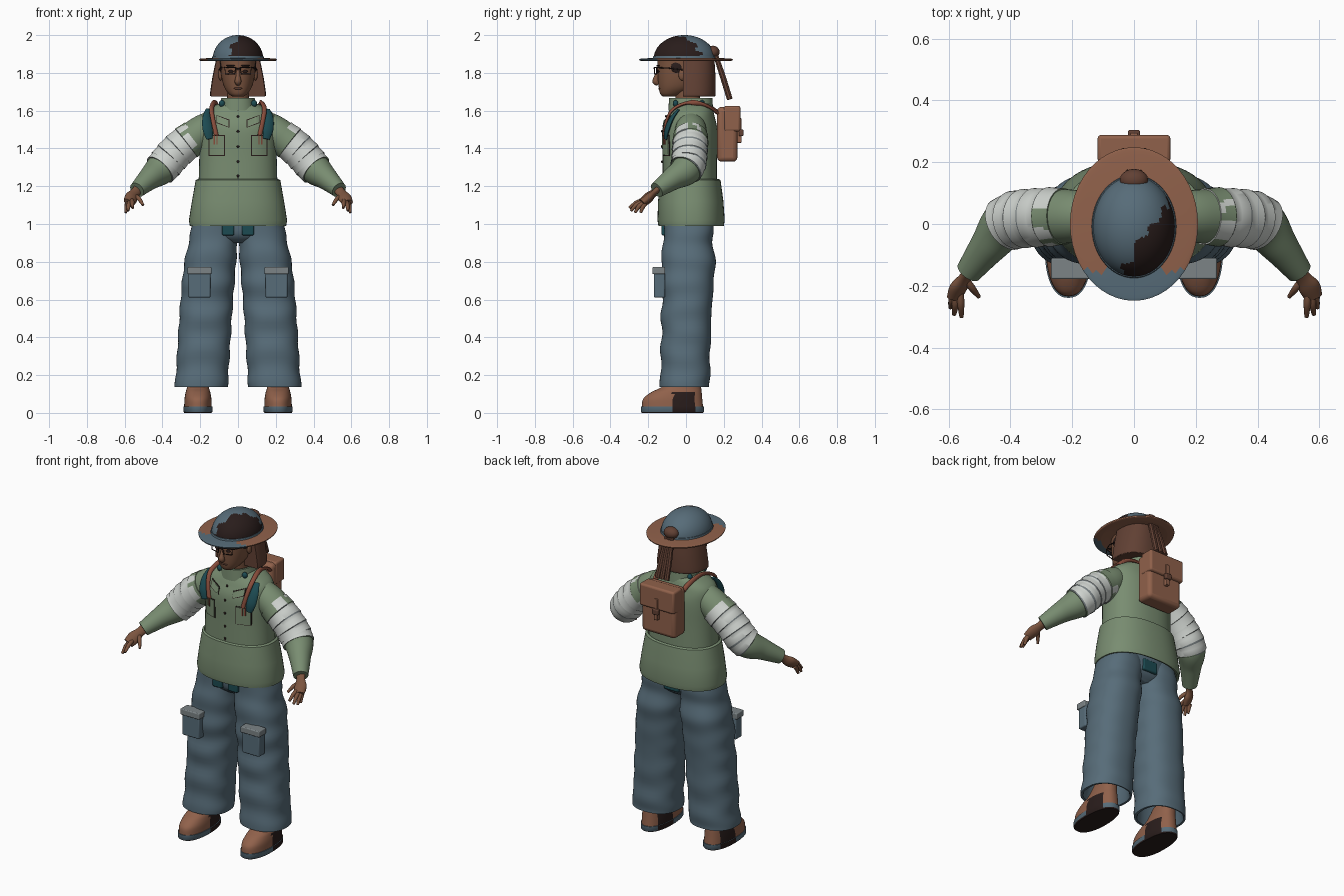
import bpy, bmesh, math
from mathutils import Vector

if "Cube" in bpy.data.objects:
    bpy.data.objects.remove(bpy.data.objects["Cube"])

MATS = {}
for mat_name, rgb in {
    "jacket_green": (.19, .265, .165), "denim_blue": (.095, .15, .19),
    "leather_brown": (.28, .12, .07), "skin_brown": (.20, .09, .05),
    "hair_brown": (.12, .052, .034), "dark_brown": (.022, .012, .011),
    "bandage_white": (.62, .65, .62), "teal": (.012, .07, .085),
    "flap_grey": (.2, .23, .24), "strap_red": (.25, .075, .045),
}.items():
    m = bpy.data.materials.new(mat_name)
    m.use_nodes = True
    m.diffuse_color = (*rgb, 1)
    m.node_tree.nodes["Principled BSDF"].inputs["Base Color"].default_value = (*rgb, 1)
    MATS[mat_name] = m
PARTS = []


def finish(name, bm, mat, extra=(), bevel=0):
    """Turn a bmesh into a named object with its materials."""
    bmesh.ops.recalc_face_normals(bm, faces=bm.faces)
    me = bpy.data.meshes.new(name)
    bm.to_mesh(me)
    bm.free()
    for key in (mat, *extra):
        me.materials.append(MATS[key])
    ob = bpy.data.objects.new(name, me)
    bpy.context.collection.objects.link(ob)
    if bevel:
        mod = ob.modifiers.new("Bevel", "BEVEL")
        mod.width, mod.segments = bevel, 3
    PARTS.append(ob)
    return ob


def dense(rows, k=6):
    """Smooth interpolation through the rows."""
    out = []
    for i in range(len(rows) - 1):
        a, b, c, d = rows[max(i - 1, 0)], rows[i], rows[i + 1], rows[min(i + 2, len(rows) - 1)]
        for j in range(k):
            t = j / k
            out.append(tuple(q + .5 * t * (r - p + t * (2*p - 5*q + 4*r - s + t * (3*(q - r) + s - p)))
                             for p, q, r, s in zip(a, b, c, d)))
    return out + [rows[-1]]


def skin(name, rings, mat, extra=(), rule=None):
    """Bridge rings of points; rule(centre, ring) picks a material slot."""
    bm = bmesh.new()
    loops = [[bm.verts.new(p) for p in ring] for ring in rings]
    n = len(loops[0])
    for i, (lo, hi) in enumerate(zip(loops, loops[1:])):
        for j in range(n):
            f = bm.faces.new((lo[j], lo[(j + 1) % n], hi[(j + 1) % n], hi[j]))
            f.material_index = rule(f.calc_center_median(), i) if rule else 0
    for loop in (loops[0], loops[-1]):
        f = bm.faces.new(loop)
        f.material_index = rule(f.calc_center_median(), 0) if rule else 0
    return finish(name, bm, mat, extra)


def oval(z, cx, cy, rx, ry, n=2.3, seg=48):
    pts = []
    for j in range(seg):
        c, s = math.cos(j * math.tau / seg), math.sin(j * math.tau / seg)
        pts.append(Vector((cx + rx * math.copysign(abs(c) ** (2 / n), c),
                           cy + ry * math.copysign(abs(s) ** (2 / n), s), z)))
    return pts


def loft(name, rows, mat, n=2.3, **kw):
    return skin(name, [oval(*r, n=n) for r in rows], mat, **kw)


def tube(name, rows, mat, flat=1, seg=20, **kw):
    """Tube along rows of x, y, z, radius; flat thins it."""
    rings = []
    pts = [Vector(r[:3]) for r in rows]
    for i, (p, row) in enumerate(zip(pts, rows)):
        t = (pts[min(i + 1, len(pts) - 1)] - pts[max(i - 1, 0)]).normalized()
        side = t.cross(Vector((.3, -1, .1))).normalized()
        up = side.cross(t)
        rings.append([p + row[3] * (side * math.cos(a) + up * flat * math.sin(a))
                      for a in (j * math.tau / seg for j in range(seg))])
    return skin(name, rings, mat, **kw)


def box(name, lo, hi, mat, bevel=.008):
    bm = bmesh.new()
    bmesh.ops.create_cube(bm, size=1)
    for v in bm.verts:
        v.co = Vector([a + (b - a) * (c + .5) for a, b, c in zip(lo, hi, v.co)])
    return finish(name, bm, mat, bevel=bevel)


def ball(name, centre, radii, mat):
    bm = bmesh.new()
    bmesh.ops.create_uvsphere(bm, u_segments=20, v_segments=12, radius=1)
    for v in bm.verts:
        v.co = Vector([c + r * p for c, r, p in zip(centre, radii, v.co)])
    return finish(name, bm, mat)


# Jacket body, collar and flared hem
TORSO = dense([(1.18, 0, .02, .21, .145), (1.35, 0, .02, .205, .145), (1.5, 0, .02, .205, .145),
               (1.575, 0, .025, .195, .125), (1.62, 0, .03, .14, .11), (1.638, 0, .03, .095, .105)])
loft("jacket_body", TORSO, "jacket_green")
loft("collar", [(1.6, 0, .025, .1, .118), (1.668, 0, .025, .088, .115), (1.668, 0, .025, .076, .1),
                (1.63, 0, .025, .07, .09)], "jacket_green")
loft("jacket_hem", [(1.2, 0, .022, .205, .14), (1.238, 0, .022, .212, .15), (1.232, 0, .023, .224, .16),
                    (1.12, 0, .025, .244, .173), (1.02, 0, .027, .26, .178), (.99, 0, .027, .255, .173),
                    (.995, 0, .027, .24, .16), (1.08, 0, .025, .22, .15)], "jacket_green")


def torso_y(x, z):
    row = min(TORSO, key=lambda r: abs(r[0] - z))
    return row[2] - row[4] * max(0, 1 - abs(x / row[3]) ** 2.3) ** (1 / 2.3)


def patch(name, x0, x1, z0, z1, mat, lift=.004, slant=0):
    """Thin plate wrapped on the jacket front."""
    rings = []
    for i in range(7):
        x = x0 + (x1 - x0) * i / 6
        dz = slant * (i / 6 - .5)
        ys = torso_y(x, z0 + dz), torso_y(x, z1 + dz)
        rings.append([Vector((x, ys[0] + .003, z0 + dz)), Vector((x, ys[0] - lift, z0 + dz)),
                      Vector((x, ys[1] - lift, z1 + dz)), Vector((x, ys[1] + .003, z1 + dz))])
    return skin(name, rings, mat)


for z in (1.57, 1.49, 1.41, 1.33, 1.255):
    ball("jacket_button", (0, torso_y(0, z) - .002, z), (.007, .005, .007), "dark_brown")
patch("jacket_seam", -.002, .002, 1.24, 1.6, "dark_brown", .001)

# Trousers: hips
loft("trouser_hips", dense([(.9, 0, .01, .1, .08), (.95, 0, .01, .2, .125), (1.08, 0, .012, .21, .13)]),
     "denim_blue")
box("back_underlayer", (-.05, .12, .94), (.05, .146, 1.01), "teal")

ARM = dense([(.13, .025, 1.535, .07), (.2, .025, 1.485, .086), (.32, .02, 1.39, .088),
             (.405, .005, 1.295, .084), (.47, -.07, 1.24, .061), (.535, -.155, 1.18, .042)], 8)
WRAP = ARM[10:26]


def wrap_rule(c, i):
    ragged = math.sin(c.y * 70 + c.z * 25) + math.sin(c.y * 31 + c.x * 18)
    if (i < 3 and ragged > .1) or (i > 13 and ragged > .4):
        return 1
    return 2 if i % 3 == 2 else 0


for s, side in ((1, "left"), (-1, "right")):
    def flip(rows):
        return [(s * r[0], *r[1:]) for r in rows]

    def span(a, b):
        return sorted((s * a, s * b))

    # Sleeve and wrapped bandage
    tube(side + "_sleeve", flip(ARM), "jacket_green", seg=32)
    wraps = []
    for i, r in enumerate(WRAP):
        # the last ring of each group sits close to the next for a thin seam
        if i % 3 == 2 and i + 1 < len(WRAP):
            r = tuple(a * .15 + b * .85 for a, b in zip(r, WRAP[i + 1]))
        wraps.append((*r[:3], r[3] + (.008 if i % 3 == 2 else .004)))
    tube(side + "_bandage", flip(wraps), "bandage_white", seg=48,
         extra=("jacket_green", "flap_grey"), rule=wrap_rule)

    # Hand
    tube(side + "_palm", flip(dense([(.52, -.135, 1.195, .03), (.545, -.17, 1.165, .026),
                                     (.565, -.2, 1.138, .036), (.58, -.235, 1.112, .03)])),
         "skin_brown", flat=.6)
    for base, tip in (((.545, -.18, 1.15), (.502, -.235, 1.1)), ((.562, -.225, 1.125), (.558, -.3, 1.085)),
                      ((.575, -.235, 1.115), (.582, -.292, 1.07)), ((.585, -.23, 1.108), (.594, -.27, 1.06)),
                      ((.588, -.215, 1.108), (.594, -.24, 1.06))):
        mid = [(a + b) / 2 for a, b in zip(base, tip)]
        mid[2] += .008
        tube(side + "_finger", flip(dense([(*base, .012), (*mid, .0115), (*tip, .007)], 4)), "skin_brown", seg=10)

    # Trouser leg with soft folds and open hem
    leg = dense([(.138, .195, -.005, .14, .133), (.2, .19, -.005, .139, .13), (.4, .178, 0, .139, .131),
                 (.6, .165, .005, .139, .134), (.75, .152, .01, .138, .143), (.85, .14, .012, .133, .138),
                 (.93, .128, .012, .127, .13), (1.06, .12, .012, .115, .126)], 8)
    folds = [(z, x, y + .004 * math.sin(z * 34), a + .003 * math.sin(z * 48), b + .003 * math.sin(z * 40))
             for z, x, y, a, b in leg]
    inside = [(.3, .185, 0, .11, .1), (.15, .195, -.005, .123, .116), (.138, .195, -.005, .128, .121)]
    loft(side + "_trouser_leg", [(r[0], s * r[1], *r[2:]) for r in inside + folds], "denim_blue")

    # Thigh pocket
    x0, x1 = span(.146, .262)
    box(side + "_thigh_pocket", (x0, -.17, .61), (x1, -.11, .76), "denim_blue")
    x0, x1 = span(.14, .268)
    box(side + "_thigh_pocket_flap", (x0, -.178, .735), (x1, -.11, .772), "flap_grey", .005)
    x0, x1 = span(.02, .085)
    box(side + "_front_underlayer", (x0, -.13, .94), (x1, -.09, 1.02), "teal")

    # Shoe
    cx = s * .212
    loft(side + "_sole", [(0, cx, -.072, .072, .162), (.006, cx, -.072, .077, .167),
                          (.034, cx, -.072, .077, .167)], "denim_blue", extra=("dark_brown",),
         rule=lambda c, i: int(c.z < .004 or -.07 < c.y < .045))
    loft(side + "_shoe", dense([(.034, cx, -.072, .073, .162), (.075, cx, -.07, .071, .156),
                                (.11, cx, -.05, .065, .133), (.14, cx, -.022, .057, .102),
                                (.2, cx, .01, .052, .07)]), "leather_brown", extra=("dark_brown",),
         rule=lambda c, i: int(-.07 < c.y < .045 and c.z < .108))

    # Chest pockets, flaps and pens
    patch(side + "_pocket_edge", *span(.07, .155), 1.36, 1.47, "dark_brown", .003)
    patch(side + "_pocket", *span(.074, .151), 1.364, 1.466, "jacket_green", .006)
    patch(side + "_flap_edge", *span(.045, .115), 1.522, 1.565, "dark_brown", .003, slant=s * .025)
    patch(side + "_flap", *span(.049, .111), 1.526, 1.561, "jacket_green", .006, slant=s * .025)
    for x in (.108, .122):
        patch(side + "_pen", *span(x, x + .007), 1.42, 1.47, "strap_red", .01)

    # Shoulder straps
    tube(side + "_pack_strap", flip(dense([(.09, .19, 1.57, .014), (.11, .12, 1.622, .014),
                                           (.125, .02, 1.643, .014), (.14, -.065, 1.61, .013),
                                           (.132, -.102, 1.55, .012), (.115, -.118, 1.47, .012)])),
         "strap_red", flat=.6, seg=12)
    tube(side + "_strap_pad", flip(dense([(.155, -.04, 1.605, .016), (.165, -.075, 1.56, .024),
                                          (.16, -.1, 1.5, .028), (.15, -.108, 1.45, .018)])),
         "teal", flat=.4, seg=14)
    for y in (-.055, .085):
        ball(side + "_collar_tab", (s * .085, y, 1.638), (.016, .014, .018), "teal")

    # Eyes, brows and spectacles
    ball(side + "_eye", (s * .038, -.148, 1.808), (.014, .007, .007), "dark_brown")
    ball(side + "_brow", (s * .04, -.148, 1.838), (.024, .008, .005), "dark_brown")
    ball(side + "_temple_hair", (s * .084, -.045, 1.83), (.012, .035, .035), "dark_brown")
    ball(side + "_ear", (s * .092, -.02, 1.79), (.012, .02, .03), "skin_brown")
    rim = [(s * x, y, z, .003) for x, y, z in
           ((.012, -.168, 1.828), (.07, -.155, 1.83), (.067, -.155, 1.795), (.018, -.167, 1.793),
            (.012, -.168, 1.828))]
    tube(side + "_lens_rim", rim, "dark_brown", seg=8)
    tube(side + "_glasses_arm", flip([(.07, -.155, 1.828, .003), (.095, -.1, 1.826, .003),
                                      (.1, -.01, 1.815, .003)]), "dark_brown", seg=8)

# Head and hair
loft("neck", [(1.58, 0, .02, .06, .065), (1.74, 0, .0, .055, .065)], "skin_brown")
loft("head", dense([(1.674, 0, -.088, .028, .034), (1.69, 0, -.075, .05, .062), (1.73, 0, -.045, .075, .1),
                    (1.8, 0, -.025, .091, .125), (1.88, 0, -.02, .095, .13)]), "skin_brown", n=2.2)
tube("nose", dense([(0, -.145, 1.81, .009), (0, -.156, 1.78, .012), (0, -.16, 1.755, .018),
                    (0, -.145, 1.743, .012)], 4), "skin_brown")
ball("mouth", (0, -.137, 1.718), (.026, .01, .007), "hair_brown")
tube("glasses_bridge", [(-.013, -.168, 1.822, .003), (.013, -.168, 1.822, .003)], "dark_brown", seg=8)
hair = [oval(*r) for r in dense([(1.676, 0, .02, .143, .132), (1.69, 0, .02, .148, .137),
                                 (1.78, 0, .018, .135, .138), (1.875, 0, .015, .115, .135)])]
for p in (p for ring in hair for p in ring):
    p.y = max(p.y, -.015)
skin("hair", hair, "hair_brown")

# Helmet: brim, band and patched dome
loft("helmet_brim", [(1.87, 0, 0, .14, .165)] + dense([(1.862, 0, 0, .17, .2), (1.864, 0, 0, .2, .24),
     (1.87, 0, 0, .205, .246), (1.875, 0, 0, .2, .24), (1.88, 0, 0, .13, .16)], 5), "leather_brown", n=2,
     extra=("denim_blue",), rule=lambda c, i: int(c.y < -.15 and i > 0))
loft("helmet_band", [(1.874, 0, -.008, .138, .168), (1.89, 0, -.008, .135, .165),
                     (1.892, 0, -.008, .12, .15)], "denim_blue", n=2)
dome = [(1.875 + .125 * math.sin(a), 0, -.008, .133 * math.cos(a), .163 * math.cos(a))
        for a in (i * math.pi / 2 / 28 for i in range(28))]


def dome_rule(c, i):
    ragged = .012 * math.sin(c.x * 75 + c.z * 60) + .01 * math.sin(c.y * 95 - c.z * 40)
    return int(c.x - .65 * c.y + ragged > .055 and c.y + ragged < .095 and c.z > 1.885)


loft("helmet_dome", dome, "denim_blue", n=2, extra=("dark_brown",), rule=dome_rule)
ball("helmet_knot", (0, .142, 1.91), (.046, .036, .034), "hair_brown")
for x in (-.026, 0, .026):
    tube("helmet_ribbon", [(x * .6, .155, 1.9, .013), (x, .195, 1.78, .016), (x * 1.2, .232, 1.66, .016)],
         "hair_brown", seg=8)

# Backpack
box("backpack", (-.115, .165, 1.33), (.115, .272, 1.62), "leather_brown", .022)
box("backpack_flap", (-.118, .2, 1.49), (.118, .288, 1.625), "leather_brown", .012)
box("backpack_strap", (-.012, .27, 1.43), (.012, .295, 1.56), "leather_brown", .004)
box("backpack_buckle", (-.02, .28, 1.465), (.02, .304, 1.5), "hair_brown", .006)

for ob in PARTS:
    ob.select_set(True)
bpy.context.view_layer.objects.active = PARTS[0]
bpy.ops.object.shade_smooth_by_angle(angle=math.radians(40))
